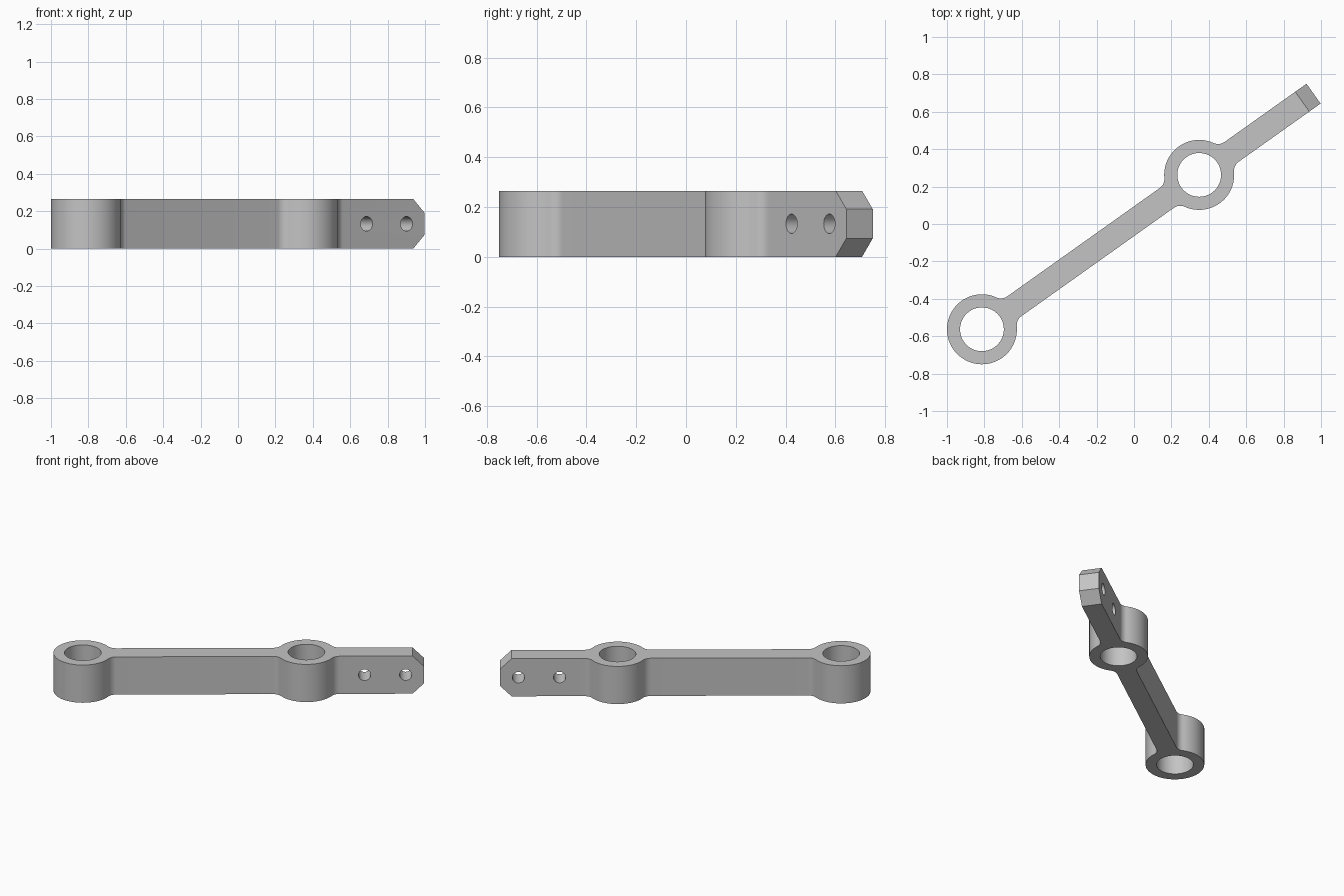
import bpy, bmesh, math
from mathutils import Matrix, Vector

if "Cube" in bpy.data.objects:
    bpy.data.objects.remove(bpy.data.objects["Cube"])

# Main sizes, with u along the arm from the first ring and v across it
HEIGHT = 0.265
RING, BORE = 0.187, 0.117
HALF = 0.065
FILLET = 0.06
SPACING, LENGTH = 1.425, 2.175
CHAMFER = 0.074
PIN = 0.039
ANGLE = math.radians(35.4)
PLACE = Matrix.Translation((-0.813, -0.563, 0)) @ Matrix.Rotation(ANGLE, 4, 'Z')

grey = bpy.data.materials.new("plain grey")
grey.use_nodes = True
colour = (0.55, 0.55, 0.55, 1)
grey.diffuse_color = colour
grey.node_tree.nodes["Principled BSDF"].inputs["Base Color"].default_value = colour


def arc(u, v, radius, start, end, steps):
    angles = [start + (end - start) * i / steps for i in range(steps + 1)]
    return [(u + radius * math.cos(a), v + radius * math.sin(a)) for a in angles]


def make_object(name, bm):
    mesh = bpy.data.meshes.new(name)
    bm.to_mesh(mesh)
    bm.free()
    obj = bpy.data.objects.new(name, mesh)
    bpy.context.collection.objects.link(obj)
    return obj


def cutter(name, centre, radius, depth, turn=0.0, sides=64):
    bm = bmesh.new()
    bmesh.ops.create_cone(bm, cap_ends=True, segments=sides, radius1=radius,
                          radius2=radius, depth=depth,
                          matrix=Matrix.Translation(centre) @ Matrix.Rotation(turn, 4, 'X'))
    obj = make_object(name, bm)
    obj.hide_render = True
    return obj


# Half outline of the arm: rings blended into the bar by fillets
side = HALF + FILLET
reach = math.sqrt((RING + FILLET) ** 2 - side ** 2)
t = math.atan2(side, reach)
pi = math.pi
half = arc(0, 0, RING, pi, t, 40)
half += arc(reach, side, FILLET, pi + t, 1.5 * pi, 10)[1:]
half += arc(SPACING - reach, side, FILLET, 1.5 * pi, 2 * pi - t, 10)
half += arc(SPACING, 0, RING, pi - t, t, 32)[1:]
half += arc(SPACING + reach, side, FILLET, pi + t, 1.5 * pi, 10)[1:]
half.append((LENGTH, HALF))
outline = half + [(u, -v) for u, v in reversed(half[1:])]

# Arm body, extruded, with the tip chamfered above and below
bm = bmesh.new()
face = bm.faces.new([bm.verts.new((u, v, 0)) for u, v in outline])
top = bmesh.ops.extrude_face_region(bm, geom=[face])["geom"]
bmesh.ops.translate(bm, vec=(0, 0, HEIGHT),
                    verts=[g for g in top if isinstance(g, bmesh.types.BMVert)])
for z, direction in ((0, -1), (HEIGHT, 1)):
    cut = bmesh.ops.bisect_plane(bm, geom=bm.verts[:] + bm.edges[:] + bm.faces[:],
                                 plane_co=Vector((LENGTH - CHAMFER, 0, z)),
                                 plane_no=Vector((1, 0, direction)), clear_outer=True)
    edges = [g for g in cut["geom_cut"] if isinstance(g, bmesh.types.BMEdge)]
    bmesh.ops.contextual_create(bm, geom=edges)
bmesh.ops.recalc_face_normals(bm, faces=bm.faces[:])
arm = make_object("linkage_arm", bm)

# Ring bores and crosswise pin holes
mid = HEIGHT / 2
cutters = [cutter("bore_cutter", (u, 0, mid), BORE, 1) for u in (0, SPACING)]
cutters += [cutter("pin_cutter", (SPACING + u, 0, mid), PIN, 0.5, pi / 2, 32)
            for u in (0.37, 0.632)]
bpy.context.view_layer.objects.active = arm
arm.select_set(True)
for c in cutters:
    mod = arm.modifiers.new(c.name, 'BOOLEAN')
    mod.operation = 'DIFFERENCE'
    mod.solver = 'EXACT'
    mod.object = c
    bpy.ops.object.modifier_apply(modifier=mod.name)
for c in cutters:
    bpy.data.objects.remove(c)

# Placement, colour and shading
arm.data.transform(PLACE)
arm.data.materials.clear()
arm.data.materials.append(grey)
for o in bpy.context.selected_objects:
    o.select_set(o == arm)
bpy.ops.object.shade_smooth_by_angle(angle=math.radians(30))
